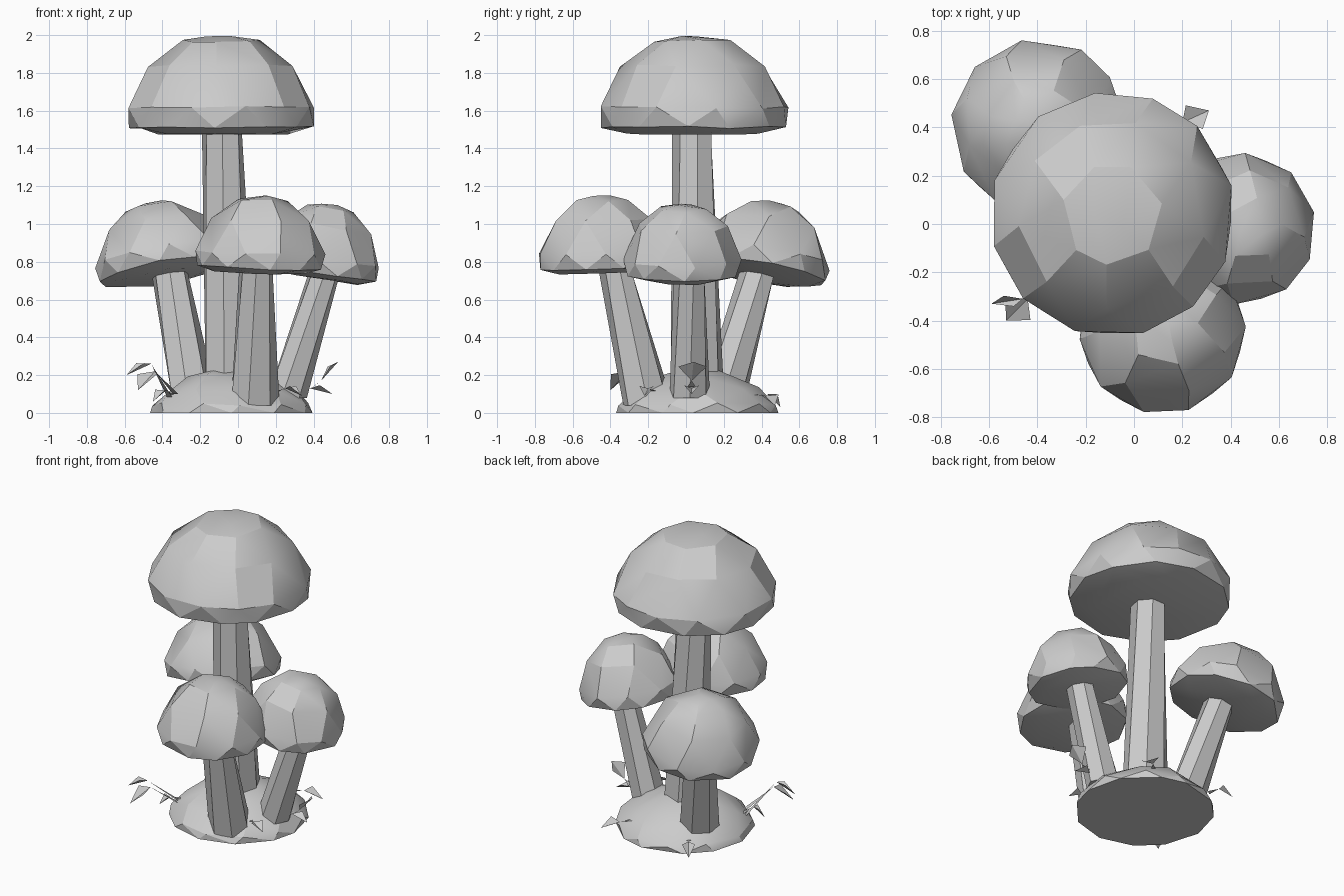
import bpy, bmesh, math, random
from mathutils import Vector, Matrix

if "Cube" in bpy.data.objects:
    bpy.data.objects.remove(bpy.data.objects["Cube"])

random.seed(7)


def make_object(name, bm, smooth=22):
    bmesh.ops.recalc_face_normals(bm, faces=bm.faces)
    mesh = bpy.data.meshes.new(name)
    bm.to_mesh(mesh)
    bm.free()
    ob = bpy.data.objects.new(name, mesh)
    bpy.context.collection.objects.link(ob)
    bpy.ops.object.select_all(action='DESELECT')
    ob.select_set(True)
    bpy.context.view_layer.objects.active = ob
    bpy.ops.object.shade_smooth_by_angle(angle=math.radians(smooth))
    return ob


def faceted_dome(name, rings, matrix, wobble, planar):
    """Hull around rings of (radius, height, count); near-flat faces are merged into facets."""
    bm = bmesh.new()
    for i, (r, z, n) in enumerate(rings):
        for j in range(n):
            a = (j + 0.5 * (i % 2) + random.uniform(-0.16, 0.16)) * math.tau / n
            h = z + (random.uniform(-wobble, wobble) if z else 0)
            bm.verts.new((r * math.cos(a), r * math.sin(a), h))
    hull = bmesh.ops.convex_hull(bm, input=bm.verts)
    loose = [v for v in hull["geom_interior"] if isinstance(v, bmesh.types.BMVert)]
    bmesh.ops.delete(bm, geom=loose, context='VERTS')
    bmesh.ops.dissolve_limit(bm, angle_limit=math.radians(planar),
                             verts=bm.verts, edges=bm.edges)
    bmesh.ops.transform(bm, matrix=matrix, verts=bm.verts)
    return make_object(name, bm)


def cap(name, center, axis, radius, height, n, spin):
    # slightly bulging underside, blunt rim, domed top
    rings = [(0.72, 0.01, n), (0.985, 0.07, n), (1.015, 0.27, n),
             (0.78, 0.69, n - 3), (0.42, 0.94, n - 5), (0.15, 0.99, 3)]
    rings = [(r * radius, z * height, c) for r, z, c in rings]
    rot = Vector((0, 0, 1)).rotation_difference(Vector(axis)).to_matrix().to_4x4()
    m = Matrix.Translation(center) @ rot @ Matrix.Rotation(spin, 4, 'Z')
    return faceted_dome(name, rings, m, 0.015 * height, 8)


def stem(name, bottom, top, r0, r1, n=7):
    bm = bmesh.new()
    rings = []
    for p, r, twist in ((bottom, r0, 0.0), (top, r1, 0.25)):
        rings.append([bm.verts.new((p[0] + r * math.cos(j * math.tau / n + twist),
                                    p[1] + r * math.sin(j * math.tau / n + twist), p[2]))
                      for j in range(n)])
    for j in range(n):
        k = (j + 1) % n
        bm.faces.new((rings[0][j], rings[0][k], rings[1][k], rings[1][j]))
    bm.faces.new(rings[0][::-1])
    bm.faces.new(rings[1])
    return make_object(name, bm, 15)


# Caps
cap("main_cap", (-0.09, 0.04, 1.475), (0, 0, 1), 0.5, 0.525, 12, 0.2)
cap("left_back_cap", (-0.385, 0.395, 0.72), (-0.17, 0.17, 1), 0.355, 0.405, 10, 0.5)
cap("front_cap", (0.115, -0.44, 0.74), (0.03, -0.02, 1), 0.34, 0.41, 10, 0.1)
cap("right_cap", (0.425, -0.02, 0.71), (0.16, 0, 1), 0.31, 0.405, 10, 0.3)

# Stems
stem("main_stem", (-0.04, 0.06, 0.1), (-0.085, 0.035, 1.5), 0.145, 0.108, 7)
stem("left_back_stem", (-0.24, 0.2, 0.1), (-0.365, 0.385, 0.76), 0.125, 0.098)
stem("front_stem", (0.085, -0.2, 0.04), (0.095, -0.375, 0.77), 0.135, 0.09)
stem("right_stem", (0.255, 0.02, 0.08), (0.46, 0.02, 0.75), 0.11, 0.085)

# Mound of soil
faceted_dome("soil_mound", [(0.43, 0.0, 12), (0.42, 0.045, 11), (0.335, 0.125, 9),
                            (0.23, 0.19, 7), (0.12, 0.22, 5)],
             Matrix.Translation((-0.035, 0.06, 0)), 0.012, 8)


# Sprigs: a thin strip from the mound, ending in a folded leaf
def sprig(name, root, knee, tip, width):
    root, knee, tip = Vector(root), Vector(knee), Vector(tip)
    out = Vector((tip.x - root.x, tip.y - root.y, 0)).normalized()
    side = Vector((-out.y, out.x, 0))
    mid = knee.lerp(tip, 0.45)
    bm = bmesh.new()
    a = bm.verts.new(root + side * 0.02)
    b = bm.verts.new(root - side * 0.02)
    c = bm.verts.new(knee)
    l = bm.verts.new(mid + side * width + Vector((0, 0, 0.03)))
    r = bm.verts.new(mid - side * width + Vector((0, 0, 0.03)))
    t = bm.verts.new(tip)
    bm.faces.new((a, b, c))
    bm.faces.new((c, r, t))
    bm.faces.new((c, t, l))
    return make_object(name, bm, 10)


sprigs = [
    ((-0.33, -0.18, 0.10), (-0.44, -0.31, 0.22), (-0.53, -0.40, 0.12), 0.07),
    ((-0.36, -0.12, 0.08), (-0.46, -0.31, 0.26), (-0.59, -0.33, 0.20), 0.03),
    ((0.22, 0.03, 0.12), (0.38, 0.03, 0.13), (0.50, 0.03, 0.10), 0.04),
    ((0.40, 0.03, 0.14), (0.44, 0.03, 0.17), (0.53, 0.04, 0.27), 0.075),
    ((0.13, 0.34, 0.10), (0.20, 0.42, 0.09), (0.31, 0.47, 0.04), 0.06),
    ((-0.28, 0.38, 0.08), (-0.32, 0.43, 0.10), (-0.37, 0.50, 0.03), 0.04),
    ((-0.34, -0.10, 0.09), (-0.38, -0.18, 0.12), (-0.45, -0.20, 0.06), 0.04),
    ((0.20, -0.16, 0.11), (0.25, -0.20, 0.13), (0.34, -0.22, 0.09), 0.04),
]
for i, s in enumerate(sprigs):
    sprig(f"leaf_sprig_{i + 1}", *s)
